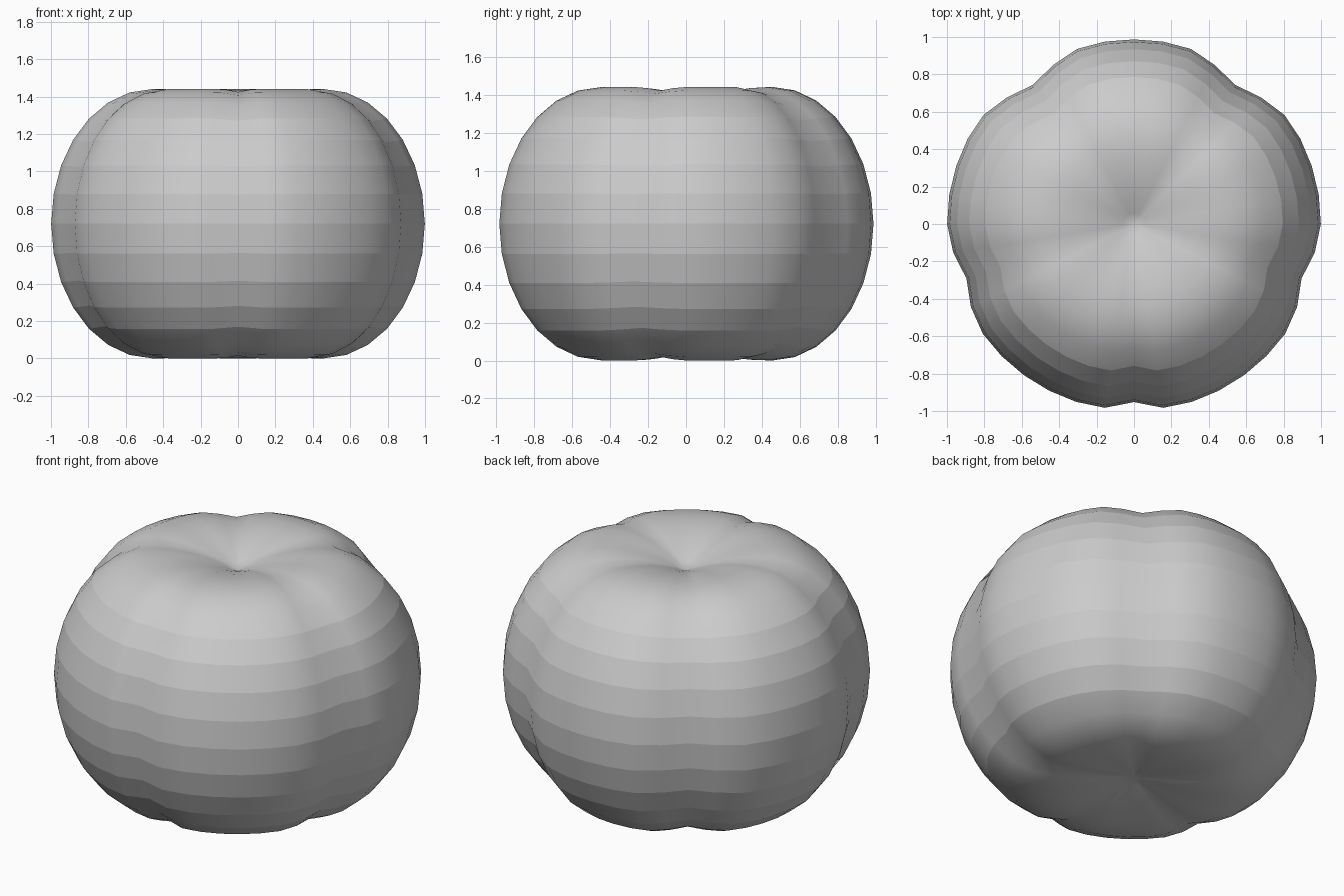
import bpy, bmesh
from math import sin, cos, pi, radians, exp

if "Cube" in bpy.data.objects:
    bpy.data.objects.remove(bpy.data.objects["Cube"])

SEGS, MID = 40, 0.72

# Five grooves: (angle, depth, angular width)
GROOVES = [(-90, 0.048, 6), (-18, 0.058, 9), (198, 0.058, 9),
           (54, 0.075, 11), (126, 0.075, 11)]


def groove(deg):
    total = 0
    for a, depth, width in GROOVES:
        d = (deg - a + 180) % 360 - 180
        total += depth * exp(-(d / width) ** 2)
    return total


# Profile from bottom to top: dimple, elliptical side, dimple
side = [(0.46 + 0.54 * cos(t), MID * sin(t))
        for t in (i * pi / 14 for i in range(-7, 8))]
bottom = [(0.06, -0.67), (0.14, -0.685), (0.24, -0.703), (0.35, -0.716)]
top = [(0.35, 0.714), (0.24, 0.695), (0.14, 0.665), (0.06, 0.635)]
profile = bottom + side + top

bm = bmesh.new()
rings = []
for r, h in profile:
    ring = []
    for k in range(SEGS):
        deg = 360 * k / SEGS
        t = radians(deg)
        g = groove(deg)
        rr = r * (1 - g - 0.013 * max(0, sin(t)) ** 4)
        # Grooves also dip into the top and bottom, fading at the centre
        fade = min(1, r / 0.4)
        ring.append(bm.verts.new((rr * cos(t), rr * sin(t),
                                  MID + h * (1 - 0.45 * g * fade))))
    rings.append(ring)

for a, b in zip(rings, rings[1:]):
    for k in range(SEGS):
        n = (k + 1) % SEGS
        bm.faces.new((a[k], a[n], b[n], b[k]))

# Close both dimples with a fan
low = bm.verts.new((0, 0, MID - 0.66))
high = bm.verts.new((0, 0, MID + 0.61))
for k in range(SEGS):
    n = (k + 1) % SEGS
    bm.faces.new((low, rings[0][n], rings[0][k]))
    bm.faces.new((high, rings[-1][k], rings[-1][n]))

for f in bm.faces:
    f.smooth = True

# Crisp horizontal bands around the side, smooth top and bottom
for ring in rings:
    if 0.12 < ring[2].co.z < 1.32 and ring[2].co.xy.length > 0.7:
        for k in range(SEGS):
            bm.edges.get((ring[k], ring[(k + 1) % SEGS])).smooth = False

bmesh.ops.recalc_face_normals(bm, faces=bm.faces)
mesh = bpy.data.meshes.new("lobed_body")
bm.to_mesh(mesh)
bm.free()
body = bpy.data.objects.new("lobed_body", mesh)
bpy.context.collection.objects.link(body)
